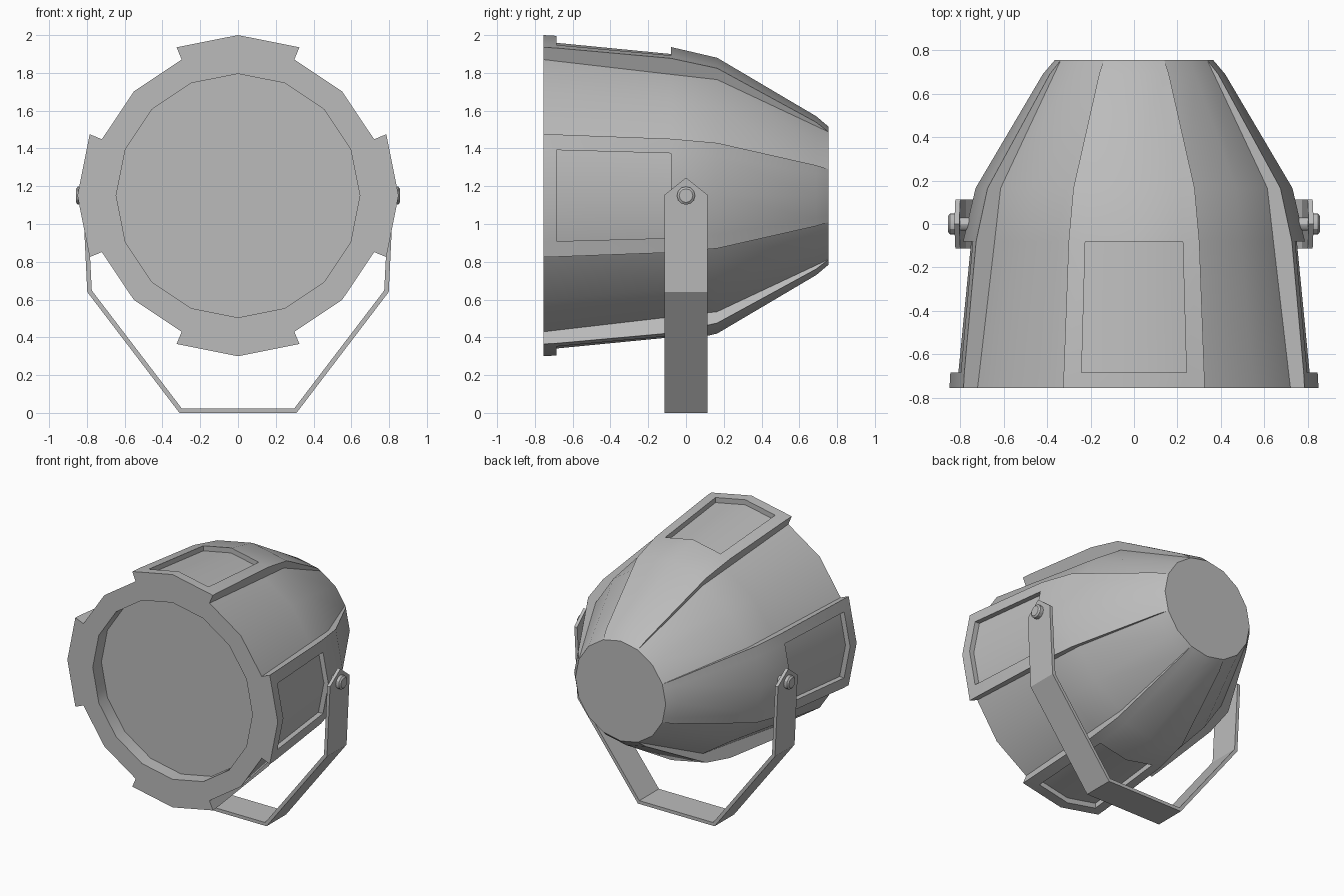
import bpy, bmesh
from math import sin, cos, radians, pi
from mathutils import Vector, Matrix

if "Cube" in bpy.data.objects:
    bpy.data.objects.remove(bpy.data.objects["Cube"], do_unlink=True)

AXIS_Z = 1.15
GREY = (0.5, 0.5, 0.5, 1)
mat = bpy.data.materials.new("grey_metal")
mat.use_nodes = True
mat.diffuse_color = GREY
mat.node_tree.nodes["Principled BSDF"].inputs["Base Color"].default_value = GREY


def finish(name, bm):
    bmesh.ops.recalc_face_normals(bm, faces=bm.faces)
    mesh = bpy.data.meshes.new(name)
    bm.to_mesh(mesh)
    bm.free()
    mesh.materials.append(mat)
    obj = bpy.data.objects.new(name, mesh)
    bpy.context.collection.objects.link(obj)
    bpy.ops.object.select_all(action="DESELECT")
    obj.select_set(True)
    bpy.context.view_layer.objects.active = obj
    bpy.ops.object.shade_smooth_by_angle(angle=radians(30))
    return obj


def polar(r, deg, y):
    return Vector((r * sin(radians(deg)), y, AXIS_Z + r * cos(radians(deg))))


def section(y, base, raised):
    """Sixteen-sided ring with a raised double facet on each quarter."""
    pts = []
    for q in range(0, 360, 90):
        left, mid, right = (polar(raised, q + a, y) for a in (-22.5, 0, 22.5))
        pts += [polar(base, q - 22.5, y), left, mid.lerp(left, 0.745), mid,
                mid.lerp(right, 0.745), right, polar(base, q + 22.5, y),
                polar(base, q + 45, y)]
    return pts


# Lamp housing: lens recess, rim, tapered shell (y, base radius, panel radius)
profile = [(-0.655, 0.645, 0.645), (-0.755, 0.645, 0.645), (-0.755, 0.78, 0.85),
           (-0.685, 0.771, 0.846), (-0.08, 0.695, 0.787), (0.165, 0.665, 0.73),
           (0.69, 0.398, 0.42), (0.755, 0.365, 0.365)]
bm = bmesh.new()
rings = [[bm.verts.new(p) for p in section(*row)] for row in profile]
recesses = [[] for q in range(4)]
for k, (a, b) in enumerate(zip(rings, rings[1:])):
    for i in range(len(a)):
        j = (i + 1) % len(a)
        face = bm.faces.new((a[i], a[j], b[j], b[i]))
        if k == 3 and i % 8 in (2, 3):
            recesses[i // 8].append(face)
bm.faces.new(rings[0])
bm.faces.new(rings[-1])

# Sunken window in each raised panel
for q, faces in enumerate(recesses):
    out = bmesh.ops.extrude_face_region(bm, geom=faces)["geom"]
    inward = polar(-0.037, q * 90, 0) - Vector((0, 0, AXIS_Z))
    bmesh.ops.translate(bm, vec=inward,
                        verts=[g for g in out if isinstance(g, bmesh.types.BMVert)])
    bmesh.ops.delete(bm, geom=faces, context="FACES_ONLY")
bmesh.ops.remove_doubles(bm, verts=bm.verts, dist=0.0005)
finish("lamp_housing", bm)

# Bracket: bent strip with pointed ends, one half mirrored
outer = [(0.31, 0), (0.798, 0.64), (0.823, 1.155), (0.828, 1.245)]
inner = [(0.298, 0.024), (0.774, 0.648), (0.8, 1.155), (0.805, 1.245)]
HALF = 0.113
bm = bmesh.new()


def strip(points):
    path = [(-x, z) for x, z in reversed(points)] + points
    rows = []
    for n, (x, z) in enumerate(path):
        w = 0 if n in (0, len(path) - 1) else HALF
        rows.append([bm.verts.new((x, s * w, z)) for s in ((-1, 1) if w else (0,))])
    for a, b in zip(rows, rows[1:]):
        bm.faces.new(a + b[::-1])
    return [r[0] for r in rows] + [r[-1] for r in rows[-2:0:-1]]


loops = strip(outer), strip(inner)
for i in range(len(loops[0])):
    bm.faces.new((loops[0][i - 1], loops[0][i], loops[1][i], loops[1][i - 1]))
finish("mounting_bracket", bm)

# Pivot bolts: shaft plus chamfered head on each side
for side, name in ((1, "left"), (-1, "right")):
    bm = bmesh.new()
    for r1, r2, x0, x1 in ((0.03, 0.03, 0.72, 0.83), (0.048, 0.048, 0.815, 0.848),
                           (0.048, 0.036, 0.848, 0.857)):
        place = Matrix.Translation((side * (x0 + x1) / 2, 0, AXIS_Z))
        bmesh.ops.create_cone(bm, cap_ends=True, segments=12, radius1=r1, radius2=r2,
                              depth=x1 - x0,
                              matrix=place @ Matrix.Rotation(side * pi / 2, 4, "Y"))
    finish(name + "_pivot_bolt", bm)
